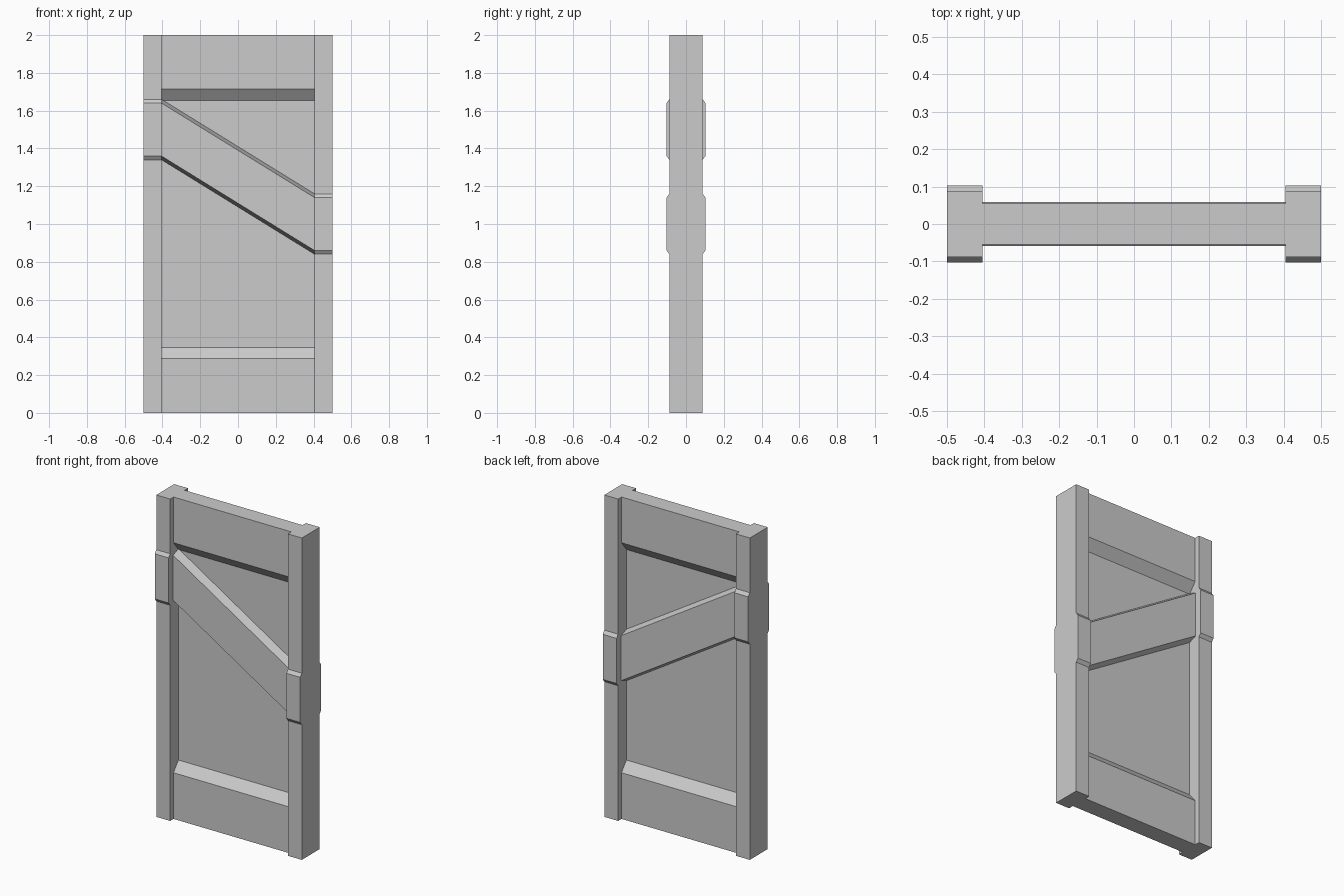
import bpy

if "Cube" in bpy.data.objects:
    bpy.data.objects.remove(bpy.data.objects["Cube"])


def prism(name, half, x0, x1, z0=0.0, z1=0.0):
    """Solid run along x. half = (y, z) points of the front-to-back mirrored profile."""
    ring = half + [(-y, z) for y, z in reversed(half)]
    n = len(ring)
    verts = [(x, y, z + dz) for x, dz in ((x0, z0), (x1, z1)) for y, z in ring]
    faces = [tuple(range(n))[::-1], tuple(range(n, 2 * n))]
    faces += [(i, (i + 1) % n, n + (i + 1) % n, n + i) for i in range(n)]
    me = bpy.data.meshes.new(name)
    me.from_pydata(verts, [], faces)
    me.validate()
    ob = bpy.data.objects.new(name, me)
    bpy.context.collection.objects.link(ob)
    return ob


INNER = 0.405      # inner edge of the stiles
TENON = 0.045      # how far rails and brace run into the stiles
STILE, BAND, RAIL, BRACE, PANEL = 0.088, 0.103, 0.055, 0.059, 0.006
BEVEL = 0.02
BRACE_H = 0.32
LEFT_Z, RIGHT_Z = 1.34, 0.84


# stile with a raised band where the brace crosses it
def stile(name, x0, x1, z):
    return prism(name, [(STILE, 0), (STILE, z), (BAND, z + BEVEL),
                        (BAND, z + BRACE_H - BEVEL), (STILE, z + BRACE_H),
                        (STILE, 2)], x0, x1)


left = stile("left_stile", -0.5, -INNER, LEFT_Z)
right = stile("right_stile", INNER, 0.5, RIGHT_Z)

# thin panel with thick top and bottom rails, sloped where they meet it
panel = prism("panel_and_rails", [(RAIL, 0), (RAIL, 0.287), (PANEL, 0.347),
                                  (PANEL, 1.655), (RAIL, 1.716), (RAIL, 2)],
              -INNER - TENON, INNER + TENON)

# diagonal brace
rise = (LEFT_Z - RIGHT_Z) / (2 * INNER) * TENON
brace = prism("diagonal_brace", [(PANEL / 2, 0), (PANEL, 0), (BRACE, BEVEL),
                                 (BRACE, BRACE_H - BEVEL), (PANEL, BRACE_H),
                                 (PANEL / 2, BRACE_H)],
              -INNER - TENON, INNER + TENON, LEFT_Z + rise, RIGHT_Z - rise)

# fuse the parts into one door
bpy.context.view_layer.objects.active = panel
for part in (brace, left, right):
    mod = panel.modifiers.new("fuse", 'BOOLEAN')
    mod.operation = 'UNION'
    mod.solver = 'EXACT'
    mod.object = part
    bpy.ops.object.modifier_apply(modifier=mod.name)
    bpy.data.objects.remove(part)
panel.name = "door"
